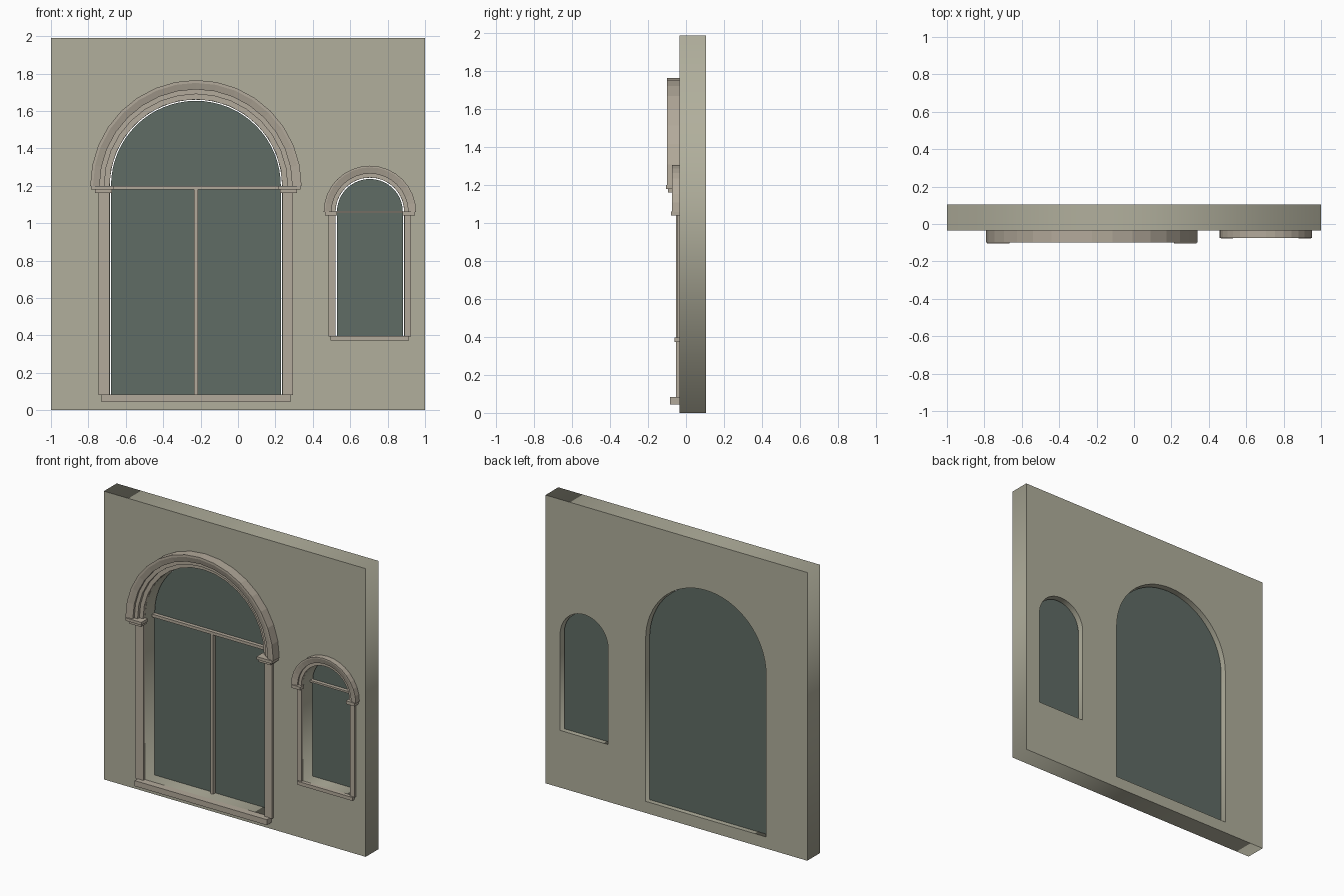
import bpy, bmesh
from math import sin, cos, pi

if "Cube" in bpy.data.objects:
    bpy.data.objects.remove(bpy.data.objects["Cube"], do_unlink=True)

FRONT, BACK, TOP = -0.035, 0.105, 1.99


def material(name, rgb):
    m = bpy.data.materials.new(name)
    m.use_nodes = True
    m.diffuse_color = (*rgb, 1)
    m.node_tree.nodes["Principled BSDF"].inputs["Base Color"].default_value = (*rgb, 1)
    return m


PLASTER = material("plaster", (0.44, 0.43, 0.335))
STONE = material("stone trim", (0.45, 0.40, 0.325))
GLASS = material("dark glass", (0.115, 0.15, 0.13))


def finish(name, bm, mat):
    bmesh.ops.recalc_face_normals(bm, faces=bm.faces)
    mesh = bpy.data.meshes.new(name)
    bm.to_mesh(mesh)
    bm.free()
    mesh.materials.append(mat)
    obj = bpy.data.objects.new(name, mesh)
    bpy.context.collection.objects.link(obj)
    return obj


def box(name, x, y, z, mat):
    bm = bmesh.new()
    bmesh.ops.create_cube(bm, size=1)
    for v in bm.verts:
        v.co = [r[0] if c < 0 else r[1] for c, r in zip(v.co, (x, y, z))]
    return finish(name, bm, mat)


def arch_outline(cx, r, bottom, spring, steps=32):
    arc = [(cx + r * cos(pi * i / steps), spring + r * sin(pi * i / steps))
           for i in range(steps + 1)]
    return [(cx - r, bottom), (cx + r, bottom)] + arc


def slab(name, outlines, y0, y1, mat):
    """Upright plate; the first outline is the edge, the others are openings."""
    curve = bpy.data.curves.new(name, 'CURVE')
    curve.dimensions, curve.fill_mode = '2D', 'BOTH'
    curve.extrude = (y1 - y0) / 2
    for pts in outlines:
        s = curve.splines.new('POLY')
        s.points.add(len(pts) - 1)
        for p, (x, z) in zip(s.points, pts):
            p.co = (x, z, 0, 1)
        s.use_cyclic_u = True
    tmp = bpy.data.objects.new(name + "_curve", curve)
    bpy.context.collection.objects.link(tmp)
    bpy.context.view_layer.update()
    mesh = bpy.data.meshes.new_from_object(
        tmp.evaluated_get(bpy.context.evaluated_depsgraph_get()))
    bpy.data.objects.remove(tmp, do_unlink=True)
    bm = bmesh.new()
    bm.from_mesh(mesh)
    bpy.data.meshes.remove(mesh)
    bmesh.ops.remove_doubles(bm, verts=bm.verts, dist=1e-5)
    for v in bm.verts:
        x, z, d = v.co
        v.co = (x, (y0 + y1) / 2 - d, z)
    return finish(name, bm, mat)


def arch_moulding(name, cx, spring, profile, steps=16):
    """Sweep a (radius, depth) profile around a half circle."""
    bm = bmesh.new()
    rings = [[bm.verts.new((cx + r * cos(pi * i / steps), y, spring + r * sin(pi * i / steps)))
              for r, y in profile] for i in range(steps + 1)]
    n = len(profile)
    for a, b in zip(rings, rings[1:]):
        for k in range(n):
            bm.faces.new((a[k], a[(k + 1) % n], b[(k + 1) % n], b[k]))
    bm.faces.new(rings[0])
    bm.faces.new(rings[-1])
    return finish(name, bm, STONE)


def pair(name, cx, inner, outer, y, z):
    """Matching boxes on both sides of a window."""
    box("left_" + name, (cx + inner, cx + outer), y, z, STONE)
    box("right_" + name, (cx - outer, cx - inner), y, z, STONE)


# Wall with two arched openings
BIG, SMALL = -0.225, 0.705
slab("wall", [[(-1, 0), (1, 0), (1, TOP), (-1, TOP)],
              arch_outline(BIG, 0.46, 0.08, 1.2),
              arch_outline(SMALL, 0.183, 0.395, 1.06)], FRONT, BACK, PLASTER)

# Large window
slab("large_glass", [arch_outline(BIG, 0.454, 0.08, 1.2)], 0.06, 0.07, GLASS)
box("large_transom", (BIG - 0.455, BIG + 0.455), (0.035, 0.065), (1.18, 1.2), STONE)
box("large_mullion", (BIG - 0.01, BIG + 0.01), (0.035, 0.065), (0.08, 1.18), STONE)
arch_moulding("large_arch", BIG, 1.2, [
    (0.462, FRONT), (0.462, -0.055), (0.49, -0.055), (0.49, -0.075),
    (0.515, -0.075), (0.515, -0.09), (0.55, -0.1), (0.565, -0.1), (0.565, FRONT)])
pair("large_jamb", BIG, 0.462, 0.52, (-0.052, FRONT), (0.08, 1.165))
pair("large_capital", BIG, 0.44, 0.56, (-0.105, FRONT), (1.18, 1.2))
pair("large_capital_neck", BIG, 0.45, 0.54, (-0.095, FRONT), (1.162, 1.18))
box("large_sill", (BIG - 0.505, BIG + 0.505), (-0.085, FRONT), (0.045, 0.083), STONE)

# Small window
slab("small_glass", [arch_outline(SMALL, 0.176, 0.395, 1.06)], 0.06, 0.07, GLASS)
box("small_transom", (SMALL - 0.178, SMALL + 0.178), (0.035, 0.065), (1.053, 1.066), STONE)
arch_moulding("small_arch", SMALL, 1.06, [
    (0.184, FRONT), (0.184, -0.055), (0.205, -0.055), (0.205, -0.066),
    (0.238, -0.075), (0.247, -0.075), (0.247, FRONT)])
pair("small_jamb", SMALL, 0.185, 0.22, (-0.048, FRONT), (0.395, 1.04))
pair("small_capital", SMALL, 0.175, 0.24, (-0.078, FRONT), (1.04, 1.062))
box("small_sill", (SMALL - 0.21, SMALL + 0.21), (-0.06, FRONT), (0.373, 0.397), STONE)
